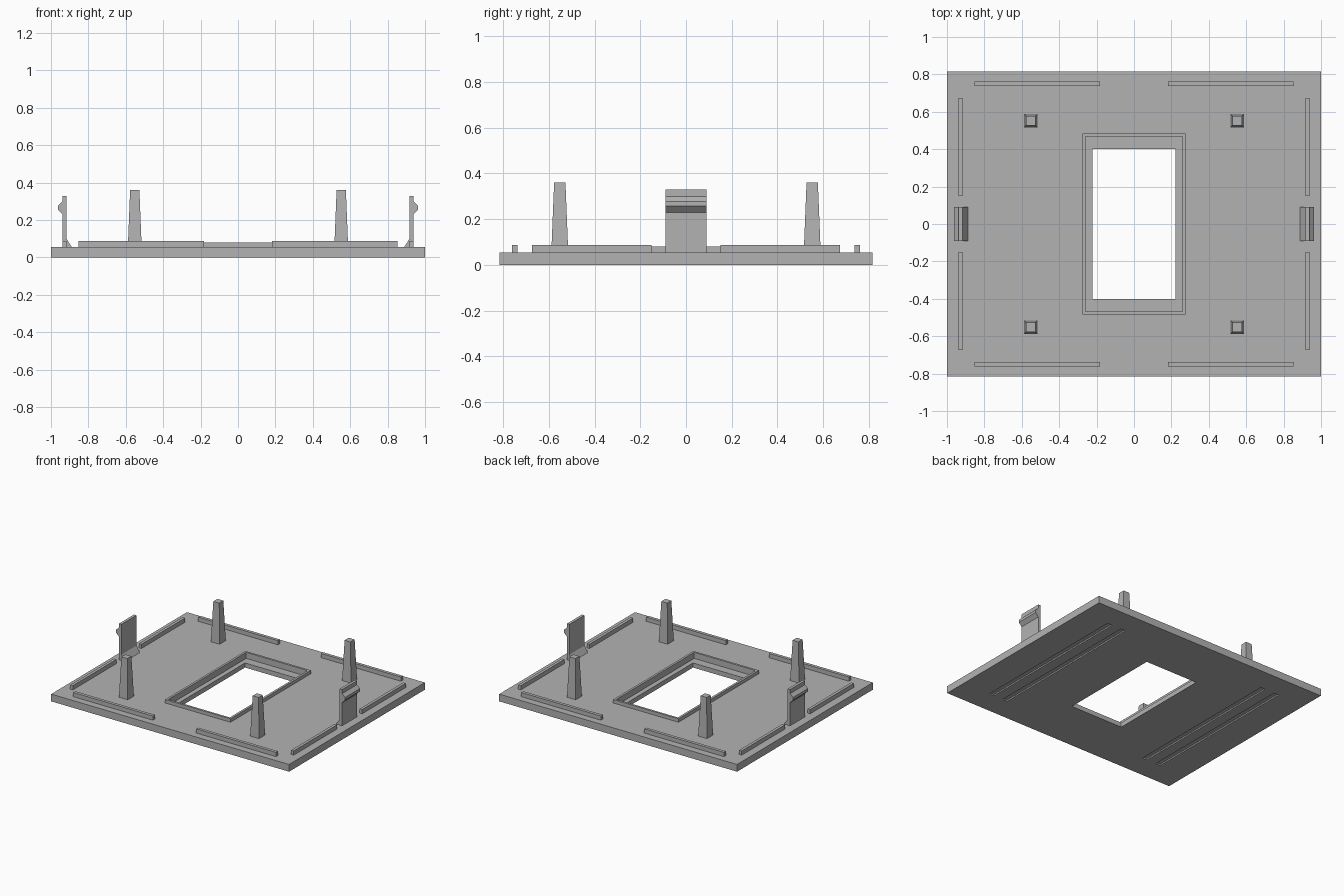
import bpy
import bmesh
from mathutils import Vector

cube = bpy.data.objects.get("Cube")
if cube:
    bpy.data.objects.remove(cube, do_unlink=True)

# One plain grey plastic for everything
grey = bpy.data.materials.new("grey plastic")
grey.use_nodes = True
GREY = (0.45, 0.45, 0.45, 1)
grey.diffuse_color = GREY
grey.node_tree.nodes["Principled BSDF"].inputs["Base Color"].default_value = GREY

PLATE_TOP = 0.055
RIB_TOP = 0.087
SIDES = (-1, 1)


def finish(name, bm):
    bmesh.ops.recalc_face_normals(bm, faces=bm.faces)
    mesh = bpy.data.meshes.new(name)
    bm.to_mesh(mesh)
    bm.free()
    mesh.materials.append(grey)
    obj = bpy.data.objects.new(name, mesh)
    bpy.context.collection.objects.link(obj)
    return obj


def box(name, cx, cy, half_x, half_y, z0, z1, taper=1.0):
    """Box between two heights; taper scales its top face."""
    bm = bmesh.new()
    bmesh.ops.create_cube(bm, size=2)
    for v in bm.verts:
        top = v.co.z > 0
        k = taper if top else 1.0
        v.co = Vector((cx + v.co.x * half_x * k, cy + v.co.y * half_y * k, z1 if top else z0))
    return finish(name, bm)


def extrude_xz(name, profile, half_y):
    """Extrude an outline in the xz plane along y."""
    bm = bmesh.new()
    face = bm.faces.new([bm.verts.new((x, -half_y, z)) for x, z in profile])
    new = bmesh.ops.extrude_face_region(bm, geom=[face])["geom"]
    moved = [g for g in new if isinstance(g, bmesh.types.BMVert)]
    bmesh.ops.translate(bm, verts=moved, vec=(0, 2 * half_y, 0))
    return finish(name, bm)


def cut(target, cutter):
    """Subtract the cutter and discard it."""
    mod = target.modifiers.new("cut", "BOOLEAN")
    mod.operation = "DIFFERENCE"
    mod.solver = "EXACT"
    mod.object = cutter
    bpy.context.view_layer.objects.active = target
    bpy.ops.object.modifier_apply(modifier=mod.name)
    bpy.data.objects.remove(cutter, do_unlink=True)


# Base plate with a stepped window and shallow grooves underneath
plate = box("base_plate", 0, 0, 1, 0.815, 0, PLATE_TOP)
cut(plate, box("window_cutter", 0, 0, 0.222, 0.402, -0.1, 0.2))
cut(plate, box("recess_cutter", 0, 0, 0.258, 0.467, 0.035, 0.2))
for s in SIDES:
    for x in (0.63, 0.75):
        cut(plate, box("groove_cutter", s * x, 0, 0.02, 0.635, -0.1, 0.01))

# Raised rim around the window
rim = box("window_rim", 0, 0, 0.275, 0.483, PLATE_TOP, 0.081)
cut(rim, box("rim_cutter", 0, 0, 0.258, 0.467, 0, 0.2))

# Locating ribs and tapered posts, one set per quadrant
for sx in SIDES:
    for sy in SIDES:
        tag = ("right" if sx < 0 else "left") + ("_front" if sy < 0 else "_back")
        box("end_rib_" + tag, sx * 0.517, sy * 0.75, 0.335, 0.012, PLATE_TOP, RIB_TOP)
        box("side_rib_" + tag, sx * 0.928, sy * 0.412, 0.011, 0.262, PLATE_TOP, RIB_TOP)
        box("post_" + tag, sx * 0.552, sy * 0.552, 0.037, 0.037, PLATE_TOP, 0.36, taper=0.67)

# Snap clips with an outward catch and an inner gusset
CLIP = [(0.888, 0.055), (0.938, 0.055), (0.938, 0.23), (0.963, 0.257),
        (0.963, 0.277), (0.938, 0.3), (0.938, 0.33), (0.917, 0.33), (0.917, 0.1)]
for s in SIDES:
    extrude_xz("clip_" + ("right" if s < 0 else "left"), [(s * x, z) for x, z in CLIP], 0.09)
